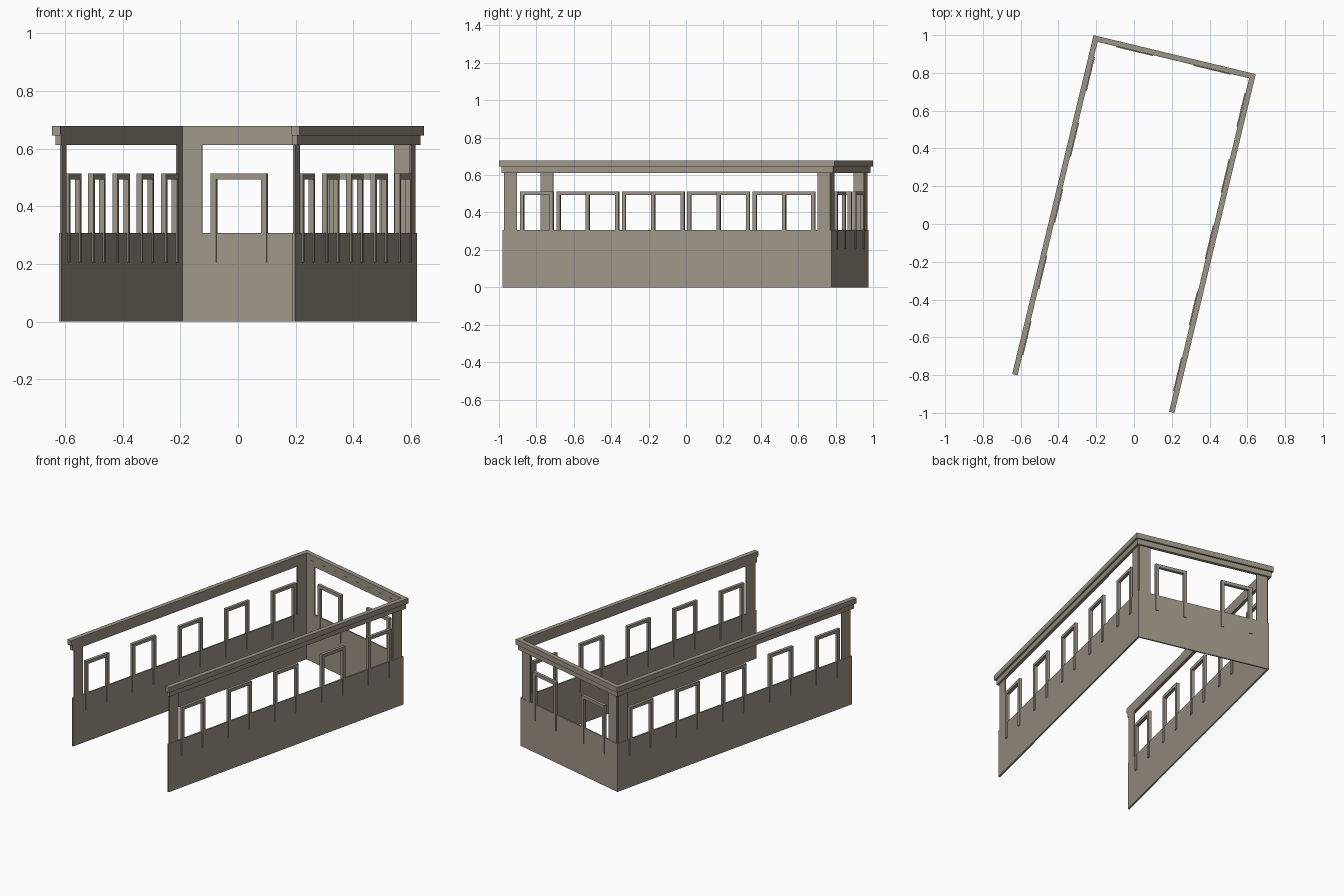
import bpy, bmesh, math
from mathutils import Matrix, Vector

cube = bpy.data.objects.get("Cube")
if cube:
    bpy.data.objects.remove(cube, do_unlink=True)

# Single stone colour
stone = bpy.data.materials.new("warm grey stone")
stone.use_nodes = True
colour = (0.34, 0.30, 0.24, 1)
stone.diffuse_color = colour
stone.node_tree.nodes["Principled BSDF"].inputs["Base Color"].default_value = colour

TURN = Matrix.Rotation(math.radians(-13.5), 4, 'Z')   # whole building is turned
WALL_SIDE, WALL_BACK = 0.4215, 0.902                  # outer faces
INNER = 0.4125                                        # shared inner side face


def prism(name, outline, offset, place=Matrix()):
    """Extrude a flat outline by offset, place it, and turn it with the building."""
    bm = bmesh.new()
    face = bm.faces.new([bm.verts.new(p) for p in outline])
    new = bmesh.ops.extrude_face_region(bm, geom=[face])["geom"]
    bmesh.ops.translate(bm, vec=offset,
                        verts=[g for g in new if isinstance(g, bmesh.types.BMVert)])
    bmesh.ops.transform(bm, matrix=TURN @ place, verts=bm.verts)
    bmesh.ops.recalc_face_normals(bm, faces=bm.faces)
    mesh = bpy.data.meshes.new(name)
    bm.to_mesh(mesh)
    bm.free()
    mesh.materials.append(stone)
    obj = bpy.data.objects.new(name, mesh)
    bpy.context.collection.objects.link(obj)
    return obj


def u_outline(half, start, end, thick):
    """Three-sided outline, open at start and closed at end."""
    i = half - thick
    return [(-half, start), (-half, end), (half, end), (half, start),
            (i, start), (i, end - thick), (-i, end - thick), (-i, start)]


def ring(name, half, front, back, z0, z1):
    """Continuous band around both sides and the back."""
    pts = u_outline(half, front, back, half - INNER)
    prism(name, [(x, y, z0) for x, y in pts], Vector((0, 0, z1 - z0)))


def window(name, half, place):
    """Upside-down U frame; local y points out of the wall."""
    pts = u_outline(half, 0.205, 0.513, 0.02)
    prism(name, [(x, -0.014, z) for x, z in pts], Vector((0, 0.019, 0)), place)


def post(name, place):
    """Thin flat pier between wall and cornice."""
    pts = [(-0.035, 0.306), (0.035, 0.306), (0.035, 0.613), (-0.035, 0.613)]
    prism(name, [(x, -0.009, z) for x, z in pts], Vector((0, 0.007, 0)), place)


# Wall and stepped cornice
ring("low_wall", WALL_SIDE, -0.908, WALL_BACK, 0, 0.307)
ring("lower_cornice", 0.432, -0.912, 0.912, 0.612, 0.645)
ring("upper_cornice", 0.4415, -0.923, 0.922, 0.645, 0.678)

# Frames and posts on the two long sides
for side, word in ((1, "left"), (-1, "right")):
    def on_side(u):
        return (Matrix.Translation((side * WALL_SIDE, u, 0))
                @ Matrix.Rotation(-side * math.pi / 2, 4, 'Z'))
    for k in range(-2, 3):
        window(f"{word}_window_frame_{k + 3}", 0.091, on_side(k * 0.36))
    post(f"{word}_front_post", on_side(-0.864))
    post(f"{word}_back_post", on_side(0.858))

    # Matching half of the back
    window(f"back_{word}_window_frame", 0.1,
           Matrix.Translation((side * 0.211, WALL_BACK, 0)))
    post(f"back_{word}_post",
         Matrix.Translation((side * 0.378, WALL_BACK, 0)))
